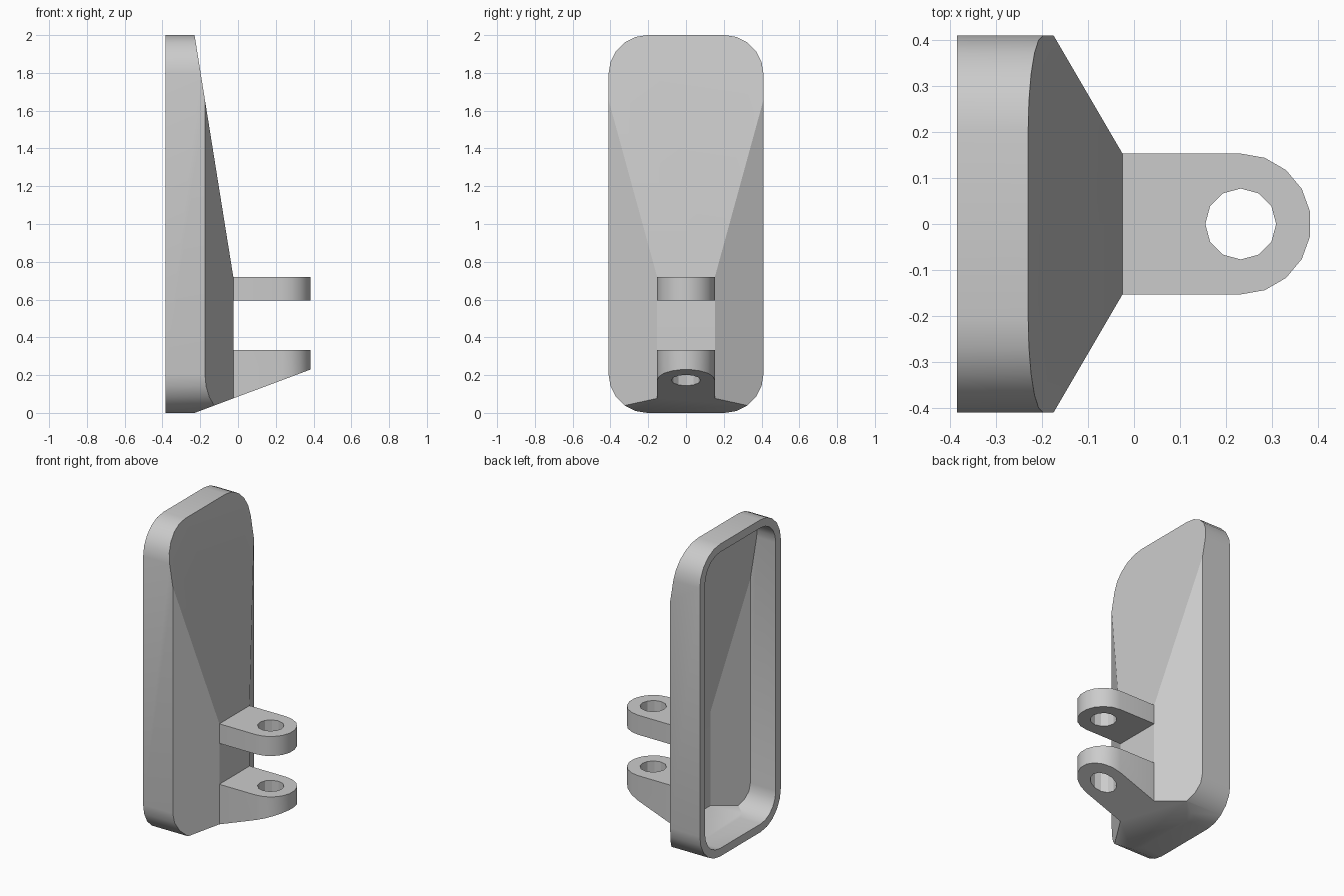
import bpy, bmesh
from math import cos, sin, pi, radians, atan2
from mathutils import Vector

cube = bpy.data.objects.get("Cube")
if cube:
    bpy.data.objects.remove(cube, do_unlink=True)

grey = bpy.data.materials.new("plain grey")
grey.use_nodes = True
colour = (0.6, 0.6, 0.6, 1)
grey.diffuse_color = colour
grey.node_tree.nodes["Principled BSDF"].inputs["Base Color"].default_value = colour

BACK, FRONT = -0.385, -0.025
HALF_W, TAB_W, HEIGHT, WALL = 0.41, 0.153, 2.0, 0.052
TAB_TOP, HOLE_X, HOLE_R = 0.72, 0.232, 0.077
FLOOR_START, FLOOR_SLOPE = -0.23, 0.374


def floor_z(x):
    return (x - FLOOR_START) * FLOOR_SLOPE


# Planes that slope the shell: point on plane and outward direction
PLANES = [
    (Vector((FRONT, 0, 0)), Vector((1, 0, 0))),
    (Vector((FRONT, 0, TAB_TOP)), Vector((1.28, 0, 0.205)).normalized()),
    (Vector((FLOOR_START, 0, 0)), Vector((FLOOR_SLOPE, 0, -1)).normalized()),
    (Vector((FRONT, TAB_W, 0)), Vector((0.257, 0.15, 0)).normalized()),
    (Vector((FRONT, -TAB_W, 0)), Vector((0.257, -0.15, 0)).normalized()),
]


def finish(bm, name):
    bmesh.ops.recalc_face_normals(bm, faces=bm.faces)
    mesh = bpy.data.meshes.new(name)
    bm.to_mesh(mesh)
    bm.free()
    mesh.materials.append(grey)
    obj = bpy.data.objects.new(name, mesh)
    bpy.context.collection.objects.link(obj)
    bpy.ops.object.select_all(action="DESELECT")
    obj.select_set(True)
    bpy.context.view_layer.objects.active = obj
    bpy.ops.object.shade_smooth_by_angle(angle=radians(24))


def at_back(v):
    return v.co.x < BACK + 0.001


def add_skin(bm, inset, radius=0.205, steps=5):
    """Rounded prism trimmed by the sloping planes, then opened at the back."""
    part = bmesh.new()
    r = radius - inset
    rings = [[], []]
    for corner, (sy, sz) in enumerate([(1, 1), (-1, 1), (-1, -1), (1, -1)]):
        cy = sy * (HALF_W - radius)
        cz = HEIGHT / 2 + sz * (HEIGHT / 2 - radius)
        for i in range(steps + 1):
            a = (corner + i / steps) * pi / 2
            for ring, x in zip(rings, (BACK, 0.3)):
                ring.append(part.verts.new((x, cy + r * cos(a), cz + r * sin(a))))
    back, front = rings
    part.faces.new(back[::-1])
    part.faces.new(front)
    for i in range(len(back)):
        part.faces.new((back[i - 1], back[i], front[i], front[i - 1]))
    for co, no in PLANES:
        geom = part.verts[:] + part.edges[:] + part.faces[:]
        bmesh.ops.bisect_plane(part, geom=geom, dist=1e-5, plane_co=co - no * inset,
                               plane_no=no, clear_outer=True)
        rim = [e for e in part.edges if e.is_boundary]
        bmesh.ops.holes_fill(part, edges=rim, sides=0)
    caps = [f for f in part.faces if all(at_back(v) for v in f.verts)]
    bmesh.ops.delete(part, geom=caps, context="FACES_ONLY")
    temp = bpy.data.meshes.new("skin")
    part.to_mesh(temp)
    part.free()
    known = set(bm.verts)
    bm.from_mesh(temp)
    bpy.data.meshes.remove(temp)
    loop = [v for v in bm.verts if v not in known and at_back(v)]
    return sorted(loop, key=lambda v: atan2(v.co.z - HEIGHT / 2, v.co.y))


# Hollow shell: outer and inner skins joined by a flat rim
bm = bmesh.new()
outer = add_skin(bm, 0)
inner = add_skin(bm, WALL)
for i in range(len(outer)):
    bm.faces.new((outer[i - 1], outer[i], inner[i], inner[i - 1]))
finish(bm, "hollow_shell")


def add_tab(name, bottom, top):
    """Round-ended lug with a pin hole; bottom gives the height at each x."""
    bm = bmesh.new()
    outline = [(FRONT, TAB_W)]
    outline += [(HOLE_X + TAB_W * cos(a), TAB_W * sin(a))
                for a in (pi / 2 - i * pi / 9 for i in range(10))]
    outline.append((FRONT, -TAB_W))
    hole = [(HOLE_X + HOLE_R * cos(i * pi / 6), HOLE_R * sin(i * pi / 6))
            for i in range(12)]
    edges = []
    for loop in (outline, hole):
        vs = [bm.verts.new((x, y, top)) for x, y in loop]
        edges += [bm.edges.new((vs[i - 1], vs[i])) for i in range(len(vs))]
    bmesh.ops.triangle_fill(bm, edges=edges, use_beauty=True, normal=(0, 0, 1))
    moved = bmesh.ops.extrude_face_region(bm, geom=bm.faces[:], use_keep_orig=True)["geom"]
    for v in moved:
        if isinstance(v, bmesh.types.BMVert):
            v.co.z = bottom(v.co.x)
    finish(bm, name)


add_tab("upper_hinge_tab", lambda x: 0.595, TAB_TOP)
add_tab("lower_hinge_tab", floor_z, 0.333)
